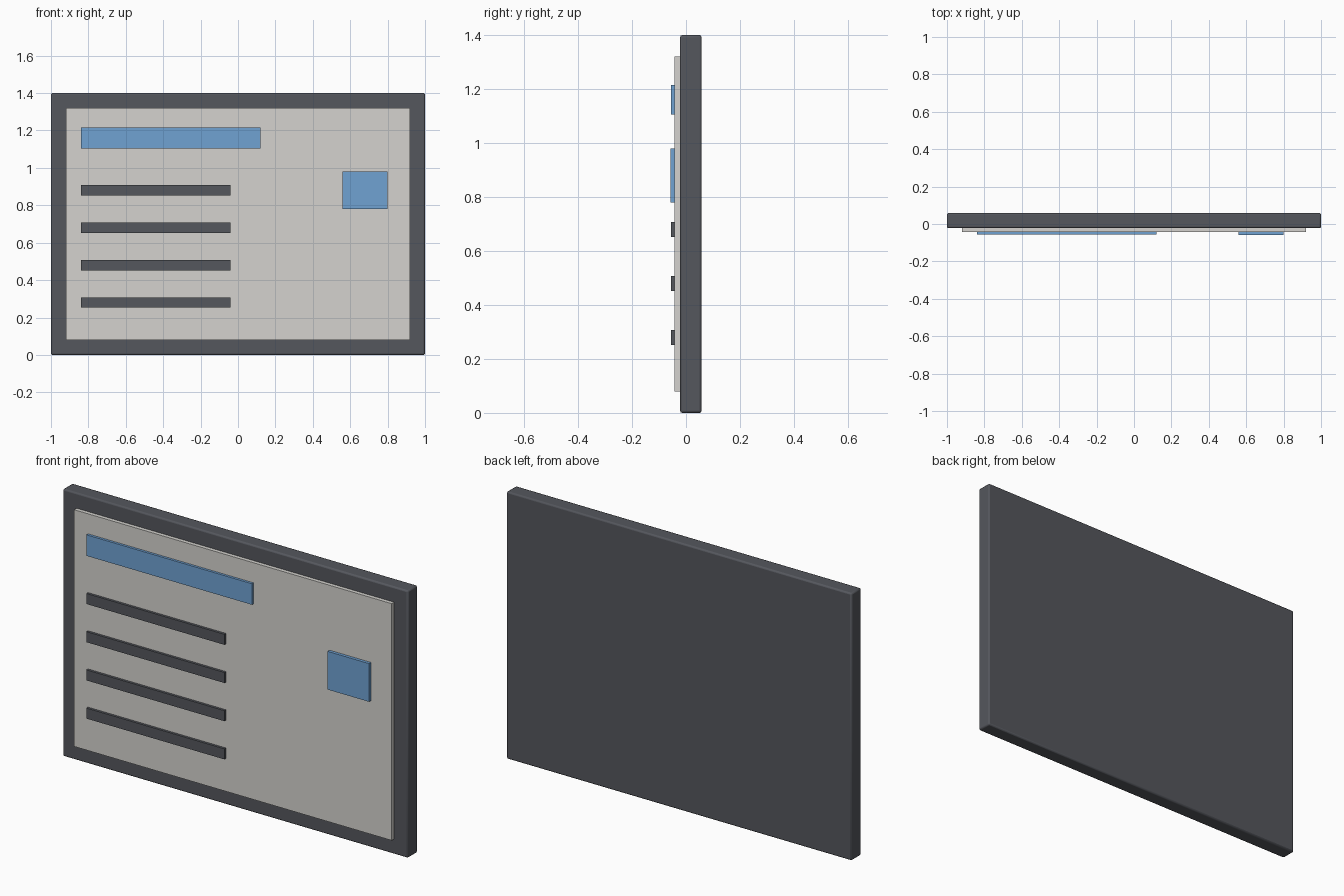
import bpy

if "Cube" in bpy.data.objects:
    bpy.data.objects.remove(bpy.data.objects["Cube"])


def material(name, rgb):
    m = bpy.data.materials.new(name)
    m.diffuse_color = (*rgb, 1)
    m.use_nodes = True
    m.node_tree.nodes["Principled BSDF"].inputs["Base Color"].default_value = m.diffuse_color
    return m


dark = material("dark_grey", (0.09, 0.095, 0.11))
pale = material("pale_grey", (0.66, 0.65, 0.62))
blue = material("blue", (0.16, 0.36, 0.65))


def slab(name, x, y, z, mat, bevel=0):
    """Box spanning the given (min, max) ranges, optionally with softened edges."""
    spans = (x, y, z)
    bpy.ops.mesh.primitive_cube_add(size=1, location=[(a + b) / 2 for a, b in spans])
    ob = bpy.context.object
    ob.name = name
    ob.scale = [b - a for a, b in spans]
    bpy.ops.object.transform_apply(location=False, rotation=False, scale=True)
    ob.data.materials.append(mat)
    if bevel:
        mod = ob.modifiers.new("soft_edges", 'BEVEL')
        mod.width = bevel
        mod.segments = 2
        bpy.ops.object.shade_smooth_by_angle()
    return ob


# Backing body that forms the border, and the raised screen panel
slab("display_body", (-1, 1), (-0.022, 0.058), (0, 1.4), dark, bevel=0.008)
slab("screen_panel", (-0.92, 0.92), (-0.042, -0.018), (0.08, 1.32), pale)

# Heading strip and side tile
slab("heading_strip", (-0.84, 0.12), (-0.055, -0.04), (1.105, 1.215), blue)
slab("side_tile", (0.56, 0.80), (-0.058, -0.04), (0.78, 0.98), blue)

# Four row strips
for i in range(4):
    zc = 0.88 - 0.2 * i
    slab(f"row_strip_{i + 1}", (-0.84, -0.04), (-0.055, -0.04),
         (zc - 0.0275, zc + 0.0275), dark)
